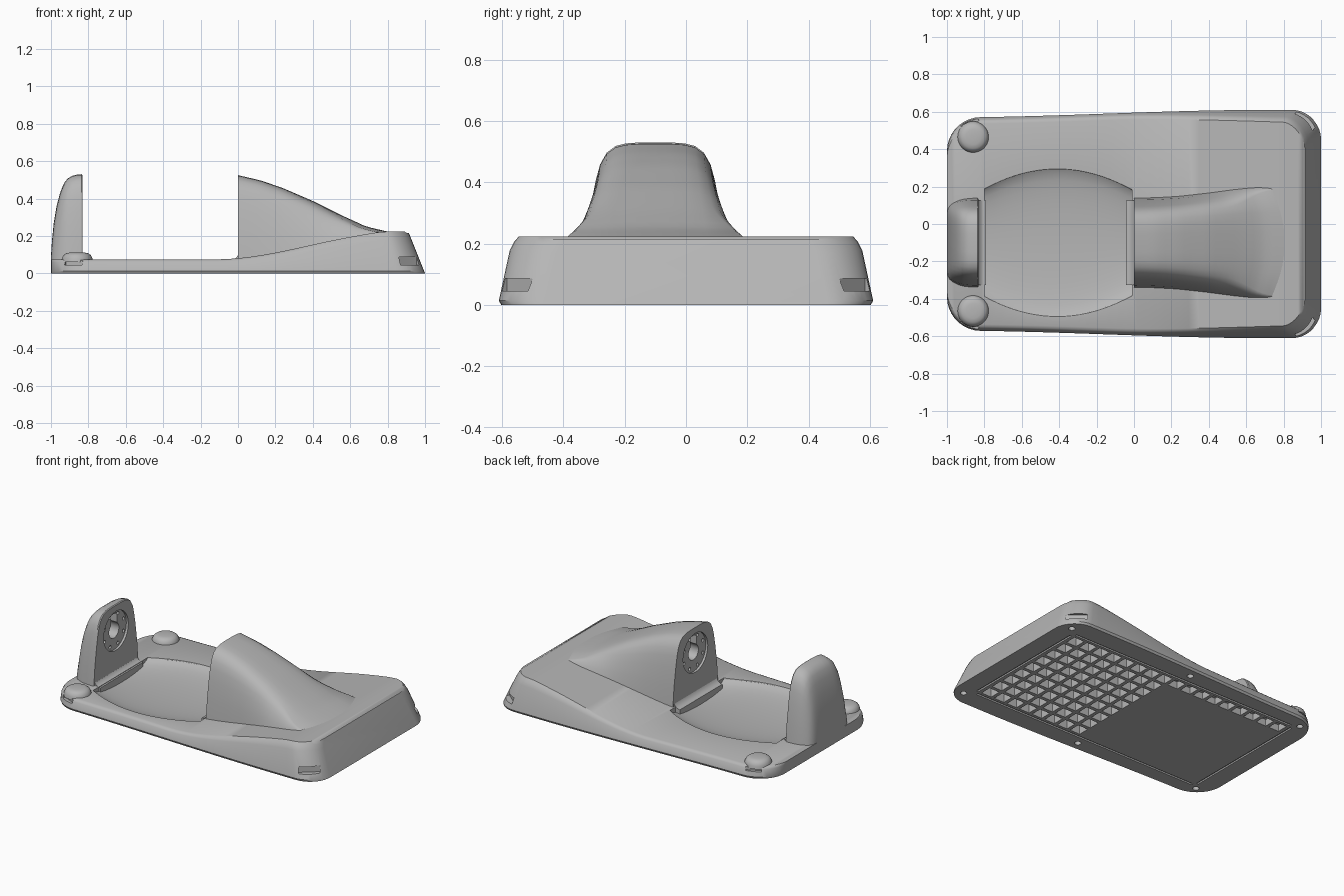
import bpy, bmesh, math
from mathutils import Matrix, Vector

if "Cube" in bpy.data.objects:
    bpy.data.objects.remove(bpy.data.objects["Cube"], do_unlink=True)

GREY = (0.47, 0.47, 0.47, 1)
grey = bpy.data.materials.new("satin grey")
grey.use_nodes = True
grey.diffuse_color = GREY
grey.node_tree.nodes["Principled BSDF"].inputs["Base Color"].default_value = GREY
CY = -0.1          # centre line of the cradle
AXIS = 0.355       # height of the bores


def finish(name, bm):
    bmesh.ops.recalc_face_normals(bm, faces=bm.faces)
    mesh = bpy.data.meshes.new(name)
    bm.to_mesh(mesh)
    bm.free()
    ob = bpy.data.objects.new(name, mesh)
    mesh.materials.append(grey)
    bpy.context.collection.objects.link(ob)
    return ob


def loft(name, sections):
    """Skin closed sections of equal point count and cap the ends."""
    bm = bmesh.new()
    rings = [[bm.verts.new(p) for p in s] for s in sections]
    for a, b in zip(rings, rings[1:]):
        for i in range(len(a)):
            j = (i + 1) % len(a)
            bm.faces.new((a[i], a[j], b[j], b[i]))
    bm.faces.new(rings[0])
    bm.faces.new(rings[-1])
    return finish(name, bm)


def box(bm, centre, size, turn=0):
    m = Matrix.Translation(centre) @ Matrix.Rotation(turn, 4, 'Z') @ Matrix.Diagonal((*size, 1))
    bmesh.ops.create_cube(bm, size=1, matrix=m)


def rod(bm, centre, radius, depth, along_x=False, sides=24):
    m = Matrix.Translation(centre)
    if along_x:
        m = m @ Matrix.Rotation(math.pi / 2, 4, 'Y')
    bmesh.ops.create_cone(bm, cap_ends=True, segments=sides, radius1=radius,
                          radius2=radius, depth=depth, matrix=m)


def cut(ob, cutter):
    cutter.hide_render = True
    mod = ob.modifiers.new("cut", 'BOOLEAN')
    mod.operation = 'DIFFERENCE'
    mod.solver = 'EXACT'
    mod.object = cutter
    bpy.context.view_layer.objects.active = ob
    bpy.ops.object.modifier_apply(modifier=mod.name)
    bpy.data.objects.remove(cutter, do_unlink=True)


def smoothstep(a, b, x):
    t = min(1, max(0, (x - a) / (b - a)))
    return t * t * (3 - 2 * t)


def lerp_table(table, x):
    for (x0, *a), (x1, *b) in zip(table, table[1:]):
        if x <= x1:
            t = (x - x0) / (x1 - x0)
            return [p + (q - p) * t for p, q in zip(a, b)]
    return list(table[-1][1:])


def deck(x):
    return 0.075 + 0.148 * smoothstep(-0.12, 0.88, x)


# Base: sections across x with rounded plan corners and a raked end
def half_width(x):
    w = 0.57 + 0.04 * smoothstep(-1, 0.7, x)
    r = 0.18 if x < 0 else 0.15
    d = max(0, abs(x) - (1 - r))
    return w - r + math.sqrt(max(0, r * r - d * d))


def base_section(x):
    w, h = half_width(x), deck(x)
    if x > 0.99:
        h -= 0.008
    side = [(w - 0.008, 0), (w, 0.014), (w - 0.16 * h, h * 0.8),
            (w - 0.2 * h - 0.006, h * 0.93), (w - 0.2 * h - 0.02, h)]
    ring = side + [(-y, z) for y, z in reversed(side)]
    return [(x - 0.4 * z * smoothstep(0.6, 1, x), y, z) for y, z in ring]


turns = [math.sin(math.radians(a)) for a in range(0, 91, 10)]
xs = [-0.82 - 0.18 * t for t in reversed(turns)]
xs += [-0.82 + 1.67 * i / 30 for i in range(1, 30)]
xs += [0.85 + 0.15 * t for t in turns]
base = loft("base", [base_section(x) for x in xs])


# Cradle hollow in the deck
def hollow_section(x):
    w = 0.28 + 0.12 * (1 - ((x + 0.41) / 0.41) ** 2)
    arc = []
    for i in range(17):
        a = math.pi * i / 16
        arc.append((x, CY + w * math.cos(a), 0.085 - 0.062 * math.sin(a) ** 0.9))
    return arc + [(x, CY - w, 0.2), (x, CY + w, 0.2)]


cut(base, loft("hollow_cutter", [hollow_section(-0.8 + 0.79 * i / 20) for i in range(21)]))

# Ribbed underside, screw holes, border grooves and corner windows
bm = bmesh.new()
for i in range(-8, 9):
    for j in range(-4, 5):
        x, y = i * 0.1, j * 0.1
        if -0.82 < x < 0.04 and -0.56 < y < 0.33:
            continue
        top = deck(x - 0.04) - 0.03
        box(bm, (x, y, top / 2 - 0.02), (0.076, 0.076, top + 0.04))
for s in (-1, 1):
    box(bm, (0, s * 0.465, 0), (1.7, 0.014, 0.02))
    box(bm, (s * 0.87, 0, 0), (0.014, 0.88, 0.02))
    for x, y in ((-0.9, 0.49), (0, 0.53), (0.92, 0.51)):
        rod(bm, (x, s * y, 0), 0.02, 0.05, sides=16)
    box(bm, (-0.885, s * 0.555, 0.066), (0.1, 0.05, 0.042), -s * math.radians(-25))
    box(bm, (0.925, s * 0.565, 0.066), (0.13, 0.06, 0.042), -s * math.radians(40))
cut(base, finish("underside_cutter", bm))

# Arched outline shared by the post and the tower (half width, height)
ARCH = [(1, 0), (0.95, 0.3), (0.87, 0.58), (0.81, 0.74), (0.75, 0.85), (0.66, 0.93),
        (0.54, 0.975), (0.4, 0.993), (0.2, 1)]


def arch(w, low, high, square=0):
    pts = [((u + (1 - u) * square * (v < 0.96)) * w, low + v * (high - low)) for u, v in ARCH]
    return [(CY + y, z) for y, z in pts] + [(CY - y, z) for y, z in reversed(pts)]


# Tower: arch that flares and sinks into the rising deck, with a bowed end
TOWER = [(0, 0.24, 0.525), (0.15, 0.243, 0.497), (0.3, 0.25, 0.455), (0.5, 0.267, 0.385),
         (0.7, 0.287, 0.305), (0.85, 0.298, 0.25), (1, 0.3, 0.222)]
sections = []
for i in range(25):
    s = i / 24
    w, top = lerp_table(TOWER, s)
    x = s * 0.81
    low = deck(x) - 0.02
    ring = arch(w, low, max(top, low + 0.02), 0.8 * smoothstep(0.6, 1, s))
    sections.append([(x - 0.08 * s * s * ((y - CY) / w) ** 2, y, z) for y, z in ring])
tower = loft("tower", sections)

# End post: the same arch, rounding off towards the outer end
POST = [(-1, 0.165, 0.09), (-0.995, 0.185, 0.17), (-0.985, 0.2, 0.27), (-0.97, 0.212, 0.36),
        (-0.95, 0.222, 0.435), (-0.93, 0.23, 0.483), (-0.91, 0.235, 0.508),
        (-0.885, 0.238, 0.522), (-0.86, 0.24, 0.528), (-0.838, 0.24, 0.53), (-0.832, 0.236, 0.526)]
post = loft("end_post", [[(x, y, z) for y, z in arch(w, 0.05, h)] for x, w, h in POST])

# Bearing faces: shallow dial, ring of holes, bore and key slot
for ob, face, inward in ((post, -0.832, -1), (tower, 0, 1)):
    bm = bmesh.new()
    rod(bm, (face, CY, AXIS), 0.13, 0.03, True, 48)
    cut(ob, finish("dial_cutter", bm))
    bm = bmesh.new()
    for k in range(8):
        a = math.radians(22.5 + 45 * k)
        rod(bm, (face + inward * 0.02, CY + 0.107 * math.cos(a), AXIS + 0.107 * math.sin(a)),
            0.011, 0.05, True, 12)
    rod(bm, (face + inward * 0.02, CY, AXIS), 0.052, 0.14, True, 32)
    cut(ob, finish("bore_cutter", bm))
    bm = bmesh.new()
    box(bm, (face + inward * 0.02, CY, AXIS + 0.06), (0.1, 0.06, 0.1))
    cut(ob, finish("slot_cutter", bm))

# Concave fillets at the feet of both bearing faces
feet = []
for name, x0, side, rise in (("post_foot", -0.84, 1, 0.05), ("tower_foot", 0.008, -1, 0.06)):
    curve = [(x0 + side * 0.05 * (1 - math.cos(a)), 0.07 + rise * (1 - math.sin(a)))
             for a in [math.radians(15 * k) for k in range(7)]]
    ring = curve + [(x0 + side * 0.05, 0.018), (x0, 0.018)]
    feet.append(loft(name, [[(x, CY + s * 0.225, z) for x, z in ring] for s in (-1, 1)]))

# Low rounded pads on the two outer corners
pads = []
PAD = [(0.085, 0.06), (0.082, 0.08), (0.074, 0.097), (0.06, 0.107), (0.04, 0.111), (0.012, 0.112)]
for name, s in (("back_corner_pad", 1), ("front_corner_pad", -1)):
    pads.append(loft(name, [[(-0.86 + r * math.cos(math.tau * k / 32),
                              s * 0.465 + r * math.sin(math.tau * k / 32), z)
                             for k in range(32)] for r, z in PAD]))

# Smooth shading with crisp edges
bpy.ops.object.select_all(action='DESELECT')
for ob in [base, tower, post] + feet + pads:
    ob.select_set(True)
bpy.context.view_layer.objects.active = base
bpy.ops.object.shade_smooth_by_angle(angle=math.radians(32))
